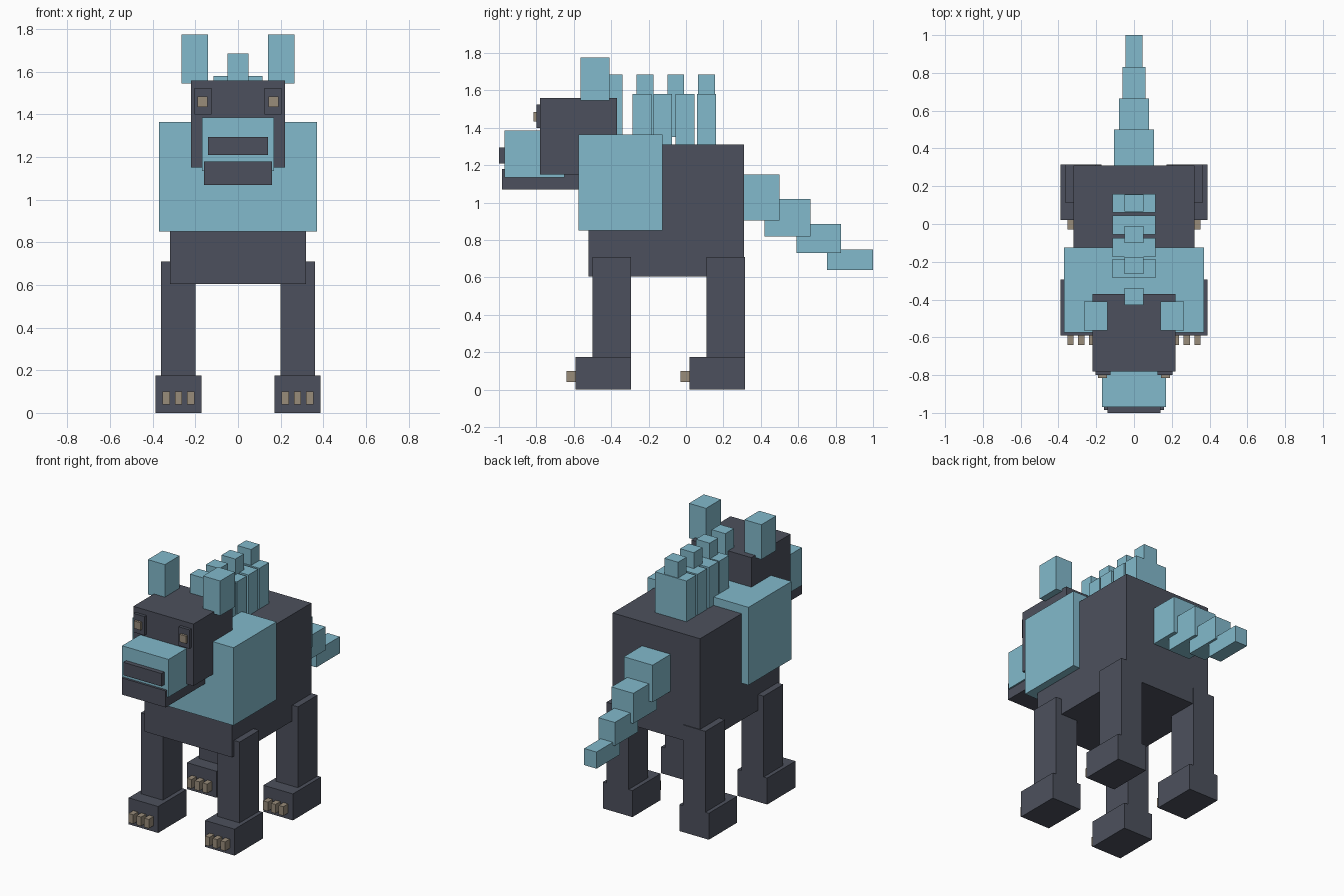
import bpy

default_cube = bpy.data.objects.get("Cube")
if default_cube:
    bpy.data.objects.remove(default_cube, do_unlink=True)


def make_material(name, rgb):
    mat = bpy.data.materials.new(name)
    mat.use_nodes = True
    colour = (*rgb, 1.0)
    mat.diffuse_color = colour
    for node in mat.node_tree.nodes:
        if node.type == 'BSDF_PRINCIPLED':
            node.inputs["Base Color"].default_value = colour
            node.inputs["Roughness"].default_value = 0.9
    return mat


charcoal = make_material("charcoal fur", (0.073, 0.081, 0.109))
blue = make_material("pale blue fur", (0.224, 0.491, 0.604))
tan = make_material("tan claw", (0.318, 0.263, 0.195))


def box(name, mat, x, y, z):
    """Axis-aligned box from a (low, high) pair along each axis."""
    spans = (x, y, z)
    bpy.ops.mesh.primitive_cube_add(size=1)
    obj = bpy.context.object
    obj.name = name
    for vert in obj.data.vertices:
        vert.co = [low if c < 0 else high for c, (low, high) in zip(vert.co, spans)]
    obj.data.materials.append(mat)
    return obj


def centred(name, mat, half_width, y, z):
    return box(name, mat, (-half_width, half_width), y, z)


def pair(name, mat, x, y, z):
    """Matching boxes on the left (+x) and right (-x)."""
    box("left_" + name, mat, x, y, z)
    box("right_" + name, mat, (-x[1], -x[0]), y, z)


# Torso and shoulder ruff
centred("body", charcoal, 0.32, (-0.52, 0.31), (0.605, 1.31))
centred("shoulder_ruff", blue, 0.37, (-0.575, -0.125), (0.85, 1.365))

# Head
centred("head", charcoal, 0.22, (-0.78, -0.37), (1.15, 1.56))
centred("snout", blue, 0.17, (-0.97, -0.65), (1.135, 1.385))
centred("nose", charcoal, 0.14, (-1.0, -0.95), (1.21, 1.295))
centred("lower_jaw", charcoal, 0.16, (-0.985, -0.55), (1.07, 1.18))
pair("eye_socket", charcoal, (0.125, 0.205), (-0.80, -0.77), (1.40, 1.525))
pair("eye", tan, (0.142, 0.19), (-0.815, -0.79), (1.435, 1.485))
pair("ear", blue, (0.14, 0.265), (-0.565, -0.41), (1.545, 1.775))

# Mane: a row of wide tufts with narrow spikes rising through them
for i, y in enumerate((-0.285, -0.175, -0.055, 0.06)):
    centred(f"mane_tuft_{i + 1}", blue, 0.115, (y, y + 0.1), (1.30, 1.58))
for i, y in enumerate((-0.43, -0.265, -0.10, 0.065)):
    centred(f"mane_spike_{i + 1}", blue, 0.05, (y, y + 0.09), (1.35, 1.685))

# Tail, stepping down and tapering toward the tip
tail_steps = (
    (0.105, (0.30, 0.50), (0.905, 1.15)),
    (0.08, (0.42, 0.665), (0.82, 1.02)),
    (0.06, (0.59, 0.83), (0.73, 0.885)),
    (0.045, (0.755, 1.0), (0.64, 0.75)),
)
for i, (half_width, y, z) in enumerate(tail_steps):
    centred(f"tail_segment_{i + 1}", blue, half_width, y, z)

# Legs, feet and claws, placed from the heel of each foot
for end, heel in (("front", -0.295), ("back", 0.315)):
    toe = heel - 0.295
    pair(end + "_leg", charcoal, (0.20, 0.362), (heel - 0.205, heel), (0.175, 0.71))
    pair(end + "_foot", charcoal, (0.172, 0.388), (toe, heel), (0, 0.175))
    for i in range(3):
        x = 0.205 + i * 0.057
        pair(f"{end}_claw_{i + 1}", tan, (x, x + 0.034), (toe - 0.05, toe + 0.01), (0.04, 0.1))
